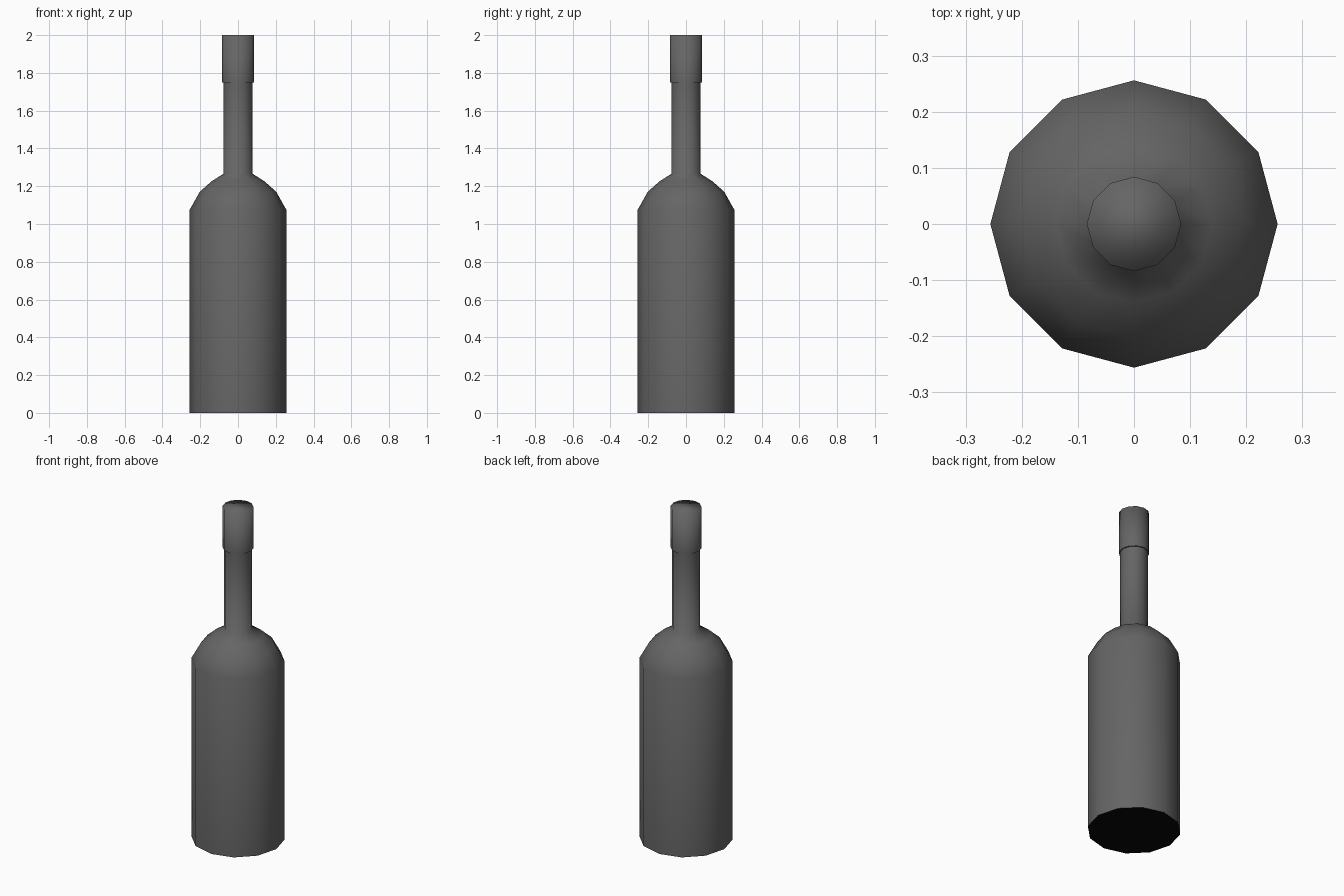
import bpy, bmesh, math

if "Cube" in bpy.data.objects:
    bpy.data.objects.remove(bpy.data.objects["Cube"])

SIDES = 12


def material(name, rgb):
    m = bpy.data.materials.new(name)
    m.diffuse_color = (*rgb, 1)
    m.use_nodes = True
    m.node_tree.nodes["Principled BSDF"].inputs["Base Color"].default_value = m.diffuse_color
    return m


grey = material("dark grey", (0.13, 0.13, 0.13))
black = material("black", (0.002, 0.002, 0.002))


def lathe(name, profile, mat, cap_top=False):
    """Spin a (radius, height) profile round z into a smooth 12-sided part."""
    bm = bmesh.new()
    rings = []
    for r, z in profile:
        if r == 0:
            rings.append([bm.verts.new((0, 0, z))] * SIDES)
        else:
            rings.append([bm.verts.new((r * math.cos(2 * math.pi * i / SIDES),
                                        r * math.sin(2 * math.pi * i / SIDES), z))
                          for i in range(SIDES)])
    for a, b in zip(rings, rings[1:]):
        for i in range(SIDES):
            j = (i + 1) % SIDES
            bm.faces.new(list(dict.fromkeys((a[i], a[j], b[j], b[i]))))
    if cap_top:
        bm.faces.new(rings[-1])
    for f in bm.faces:
        f.smooth = True
    me = bpy.data.meshes.new(name)
    bm.to_mesh(me)
    bm.free()
    me.materials.append(mat)
    ob = bpy.data.objects.new(name, me)
    bpy.context.collection.objects.link(ob)
    return ob


# Bottle body, rounded shoulder and straight neck
lathe("bottle", [(0.256, 0), (0.256, 1.075), (0.203, 1.17), (0.14, 1.226),
                 (0.077, 1.266), (0.077, 1.75)], grey)

# Black underside, kept separate so the bottom edge stays crisp
lathe("base", [(0, 0), (0.256, 0)], black)

# Slightly wider cap sleeve and the lip under it
lathe("cap", [(0.084, 1.75), (0.084, 2.0)], grey, cap_top=True)
lathe("cap_lip", [(0.077, 1.75), (0.084, 1.75)], grey)

# Flat discs wound from the centre outwards face down
for name in ("base", "cap_lip"):
    me = bpy.data.objects[name].data
    if me.polygons[0].normal.z > 0:
        me.flip_normals()
